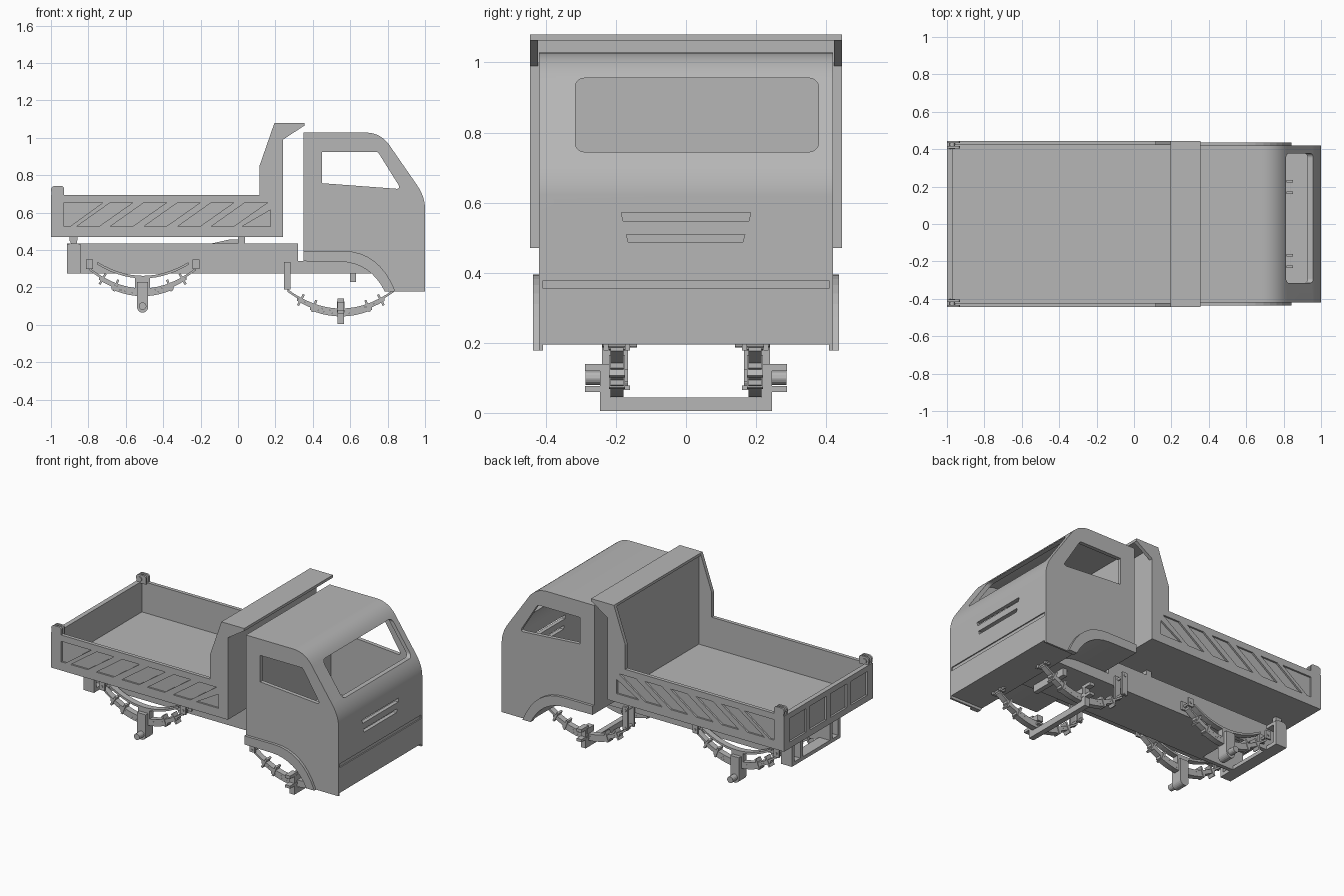
import bpy, bmesh, math
from mathutils import Vector

cube = bpy.data.objects.get("Cube")
if cube:
    bpy.data.objects.remove(cube, do_unlink=True)

grey = bpy.data.materials.new("plain grey")
grey.use_nodes = True
GREY = (0.47, 0.47, 0.47, 1)
grey.diffuse_color = GREY
grey.node_tree.nodes["Principled BSDF"].inputs["Base Color"].default_value = GREY


def prism(name, pts, a, b, axis="y"):
    """Extrude a 2D outline from a to b; outline is (x,z), (y,z) or (x,y)."""
    place = {"y": lambda p, d: (p[0], d, p[1]),
             "x": lambda p, d: (d, p[0], p[1]),
             "z": lambda p, d: (p[0], p[1], d)}[axis]
    bm = bmesh.new()
    lo = [bm.verts.new(place(p, a)) for p in pts]
    hi = [bm.verts.new(place(p, b)) for p in pts]
    bm.faces.new(lo)
    bm.faces.new(hi)
    for i in range(len(pts)):
        j = (i + 1) % len(pts)
        bm.faces.new((lo[i], lo[j], hi[j], hi[i]))
    bmesh.ops.recalc_face_normals(bm, faces=bm.faces)
    me = bpy.data.meshes.new(name)
    bm.to_mesh(me)
    bm.free()
    ob = bpy.data.objects.new(name, me)
    bpy.context.collection.objects.link(ob)
    me.materials.append(grey)
    return ob


def rect(u0, u1, v0, v1):
    return [(u0, v0), (u1, v0), (u1, v1), (u0, v1)]


def box(name, x0, x1, y0, y1, z0, z1):
    return prism(name, rect(x0, x1, z0, z1), y0, y1)


def arc(cx, cz, r, a0, a1, n=10):
    return [(cx + r * math.cos(math.radians(a0 + (a1 - a0) * i / n)),
             cz + r * math.sin(math.radians(a0 + (a1 - a0) * i / n))) for i in range(n + 1)]


def round_rect(u0, u1, v0, v1, r):
    return (arc(u1 - r, v1 - r, r, 0, 90, 5) + arc(u0 + r, v1 - r, r, 90, 180, 5)
            + arc(u0 + r, v0 + r, r, 180, 270, 5) + arc(u1 - r, v0 + r, r, 270, 360, 5))


def bezier(p0, p1, p2, n=8):
    p0, p1, p2 = Vector(p0), Vector(p1), Vector(p2)
    return [tuple(p0 * (1 - t) ** 2 + p1 * 2 * t * (1 - t) + p2 * t * t)
            for t in (i / n for i in range(n + 1))]


def inset(pts, d):
    """Offset a counter-clockwise outline inward."""
    out = []
    for i, p in enumerate(pts):
        p = Vector(p)
        e1 = (p - Vector(pts[i - 1])).normalized()
        e2 = (Vector(pts[(i + 1) % len(pts)]) - p).normalized()
        n1, n2 = Vector((-e1.y, e1.x)), Vector((-e2.y, e2.x))
        out.append(tuple(p + (n1 + n2) * d / (1 + n1.dot(n2))))
    return out


def cut(target, *cutters):
    for c in cutters:
        c.hide_render = True
        m = target.modifiers.new("cut", "BOOLEAN")
        m.operation, m.solver, m.object = "DIFFERENCE", "EXACT", c
        bpy.context.view_layer.objects.active = target
        bpy.ops.object.modifier_apply(modifier=m.name)
        bpy.data.objects.remove(c, do_unlink=True)


# Cab: hollow shell with window, slot and groove cuts
arch = bezier((0.55, 0.338), (0.71, 0.33), (0.785, 0.178))
cab_side = ([(0.35, 0.34)] + arch + [(1.0, 0.178)]
            + bezier((1.0, 0.62), (1.0, 0.685), (0.955, 0.75))
            + bezier((0.82, 0.945), (0.77, 1.028), (0.68, 1.028)) + [(0.35, 1.028)])
cab = prism("cab", cab_side, -0.42, 0.42)
door_window = [(0.45, 0.757), (0.852, 0.727), (0.862, 0.732), (0.862, 0.742),
               (0.752, 0.918), (0.742, 0.925), (0.45, 0.925)]
cut(cab,
    prism("cab_hollow", inset(cab_side, 0.025), -0.395, 0.395),
    prism("door_window_cutter", door_window, -0.6, 0.6),
    prism("windshield_cutter", round_rect(-0.316, 0.378, 0.745, 0.955, 0.025), 0.7, 1.1, "x"),
    prism("upper_slot_cutter", [(-0.18, 0.548), (0.18, 0.548), (0.184, 0.572), (-0.184, 0.572)],
          0.9, 1.1, "x"),
    prism("lower_slot_cutter", [(-0.165, 0.487), (0.162, 0.487), (0.168, 0.509), (-0.17, 0.509)],
          0.9, 1.1, "x"),
    box("bumper_groove_cutter", 0.993, 1.1, -0.408, 0.408, 0.355, 0.378),
    box("bottom_lip_cutter", 0.7, 1.1, -0.408, 0.408, 0.1, 0.195))
bpy.ops.object.select_all(action="DESELECT")
cab.select_set(True)
bpy.context.view_layer.objects.active = cab
bpy.ops.object.shade_smooth_by_angle(angle=math.radians(30))
weighted = cab.modifiers.new("even_shading", "WEIGHTED_NORMAL")
weighted.keep_sharp = True

# Dump bed: floor, headboard, canopy and tailgate
box("bed_floor", -0.98, 0.24, -0.43, 0.43, 0.47, 0.5)
box("headboard", 0.205, 0.24, -0.43, 0.43, 0.47, 1.07)
box("canopy", 0.195, 0.355, -0.445, 0.445, 1.063, 1.08)
tailgate = box("tailgate", -1.0, -0.97, -0.424, 0.424, 0.47, 0.695)
cut(tailgate, *[box("tail_panel_cutter", -1.1, -0.988, y, y + 0.165, 0.51, 0.66)
                for y in (-0.39, -0.185, 0.02, 0.225)])

bed_side = [(-1, 0.47), (0.24, 0.47), (0.24, 0.99), (0.355, 1.065), (0.355, 1.08),
            (0.195, 1.08), (0.115, 0.85), (0.115, 0.695), (-1, 0.695)]
LOW, HIGH = 0.525, 0.655
recesses = [[(-0.93, LOW), (-0.9, LOW), (-0.72, HIGH), (-0.93, HIGH)],
            [(0.02, LOW), (0.175, LOW), (0.175, 0.615)]]
recesses += [[(x, LOW), (x + 0.119, LOW), (x + 0.304, HIGH), (x + 0.184, HIGH)]
             for x in (-0.864 + 0.18 * i for i in range(5))]


def leaf(name, x0, x1, z_end, z_mid, thick, ya, yb):
    """Curved spring leaf whose top dips from z_end to z_mid."""
    n = 14
    top = []
    for i in range(n + 1):
        t = 2 * i / n - 1
        top.append((x0 + (x1 - x0) * i / n, z_mid + (z_end - z_mid) * t * t))
    prism(name, top + [(x, z - thick) for x, z in reversed(top)], ya, yb)


def spring(name, cx, half, z_end, z_mid, ya, yb):
    """Stack of leaves, each lower one shorter, with clips."""
    rise = z_end - z_mid
    for k, f in enumerate((1.0, 0.82, 0.58)):
        leaf(f"{name}_leaf", cx - half * f, cx + half * f,
             z_mid + rise * f * f - 0.014 * k, z_mid - 0.014 * k, 0.014, ya, yb)
    for f in (-0.75, -0.5, 0.5, 0.75):
        x, z, slope = cx + half * f, z_mid + rise * f * f, 2 * rise * f / half
        d = Vector((1, slope)).normalized() * 0.006
        u = Vector((-d.y, d.x)) * 5.5
        c = Vector((x, z - 0.012))
        prism(f"{name}_clip", [tuple(c + q) for q in (-d - u, d - u, d + u, u - d)],
              ya - 0.004, yb + 0.004)


for s, side in ((1, "left"), (-1, "right")):
    def span(a, b):
        return sorted((s * a, s * b))

    def slab(name, x0, x1, a, b, z0, z1):
        box(f"{side}_{name}", x0, x1, *span(a, b), z0, z1)

    # Bed side wall with slanted recesses and rear latch
    wall = prism(f"{side}_bed_side", bed_side, *span(0.422, 0.445))
    cut(wall, *[prism("side_recess_cutter", r, *span(0.434, 0.5)) for r in recesses])
    latch = [(-0.995, 0.69), (-0.93, 0.69), (-0.93, 0.73)] + arc(-0.945, 0.727, 0.015, 0, 90, 4) \
        + arc(-0.98, 0.722, 0.02, 90, 180, 5)
    for a, b in ((0.405, 0.417), (0.432, 0.445)):
        prism(f"{side}_latch_plate", latch, *span(a, b))
    prism(f"{side}_latch_pin", arc(-0.972, 0.715, 0.014, 0, 345, 15), *span(0.4, 0.443))

    # Fender flare
    flare = [(0.35, 0.34)] + arch + [(0.842, 0.178)] \
        + bezier((0.842, 0.178), (0.755, 0.395), (0.56, 0.395))[1:] + [(0.35, 0.395)]
    prism(f"{side}_fender", flare, *span(0.41, 0.437))

    # Chassis rail
    rail = [(-0.915, 0.275), (0.78, 0.275), (0.78, 0.34), (0.32, 0.34), (0.32, 0.435), (-0.915, 0.435)]
    prism(f"{side}_chassis_rail", rail, *span(0.135, 0.16))
    prism(f"{side}_rear_bracket", [(-0.915, 0.275), (-0.84, 0.275), (-0.84, 0.42), (-0.855, 0.435),
                                   (-0.9, 0.435), (-0.915, 0.42)], *span(0.22, 0.245))
    prism(f"{side}_bed_hinge", [(-0.9, 0.48), (-0.9, 0.45)] + arc(-0.878, 0.445, 0.018, 180, 360, 8)
          + [(-0.857, 0.48)], *span(0.19, 0.22))
    slab("bed_rest", 0.0, 0.037, 0.1, 0.155, 0.43, 0.475)

    # Rear springs, shackles and hub
    spring(f"{side}_rear_spring", -0.51, 0.285, 0.305, 0.195, *span(0.178, 0.216))
    leaf(f"{side}_helper_leaf", -0.75, -0.265, 0.335, 0.262, 0.014, *span(0.178, 0.216))
    slab("spring_spacer", -0.55, -0.47, 0.178, 0.216, 0.19, 0.25)
    for x in (-0.795, -0.225):
        for a, b in ((0.164, 0.174), (0.221, 0.231)):
            slab("rear_shackle", x - 0.019, x + 0.019, a, b, 0.298, 0.35)
        prism(f"{side}_shackle_pin", arc(x, 0.322, 0.008, 0, 330, 11), *span(0.13, 0.236))
    hub = [(-0.54, 0.23)] + arc(-0.51, 0.095, 0.03, 180, 360, 10) + [(-0.48, 0.23)]
    prism(f"{side}_rear_hub", hub, *span(0.165, 0.24))
    prism(f"{side}_rear_axle_pin", arc(-0.51, 0.1, 0.02, 0, 345, 15), *span(0.23, 0.287))

    # Front springs and hangers
    spring(f"{side}_front_spring", 0.55, 0.285, 0.19, 0.087, *span(0.178, 0.216))
    for a, b in ((0.16, 0.174), (0.221, 0.235)):
        slab("front_hanger", 0.245, 0.281, a, b, 0.19, 0.335)
        slab("front_shackle", 0.815, 0.85, a, b, 0.178, 0.235)
    for x, z in ((0.263, 0.2), (0.833, 0.195), (0.263, 0.315)):
        prism(f"{side}_hanger_pin", arc(x, z, 0.009, 0, 330, 11), *span(0.14, 0.238))

    # Front axle upright with forked knuckle
    slab("axle_upright", 0.533, 0.567, 0.215, 0.245, 0.005, 0.14)
    slab("spring_clamp", 0.53, 0.57, 0.16, 0.235, 0.066, 0.078)
    slab("spring_clamp_top", 0.53, 0.57, 0.165, 0.23, 0.09, 0.125)
    for z0, z1 in ((0.06, 0.077), (0.12, 0.14)):
        slab("knuckle_fork", 0.533, 0.567, 0.24, 0.288, z0, z1)

# Shared chassis members
box("front_axle_beam", 0.533, 0.567, -0.245, 0.245, 0.005, 0.044)
box("chassis_belly_plate", -0.62, 0.78, -0.14, 0.14, 0.275, 0.29)
box("chassis_top_plate", -0.62, 0.32, -0.14, 0.14, 0.42, 0.435)
box("rear_frame_bottom", -0.915, -0.84, -0.24, 0.24, 0.275, 0.298)
box("rear_frame_top", -0.915, -0.84, -0.24, 0.24, 0.41, 0.43)
box("chassis_front_member", 0.755, 0.78, -0.14, 0.14, 0.275, 0.34)
box("transmission_mount", 0.6, 0.63, -0.13, 0.13, 0.23, 0.28)
prism("lift_wedge", [(-0.14, 0.435), (0.0, 0.435), (0.0, 0.455), (-0.05, 0.455)], -0.06, 0.06)
